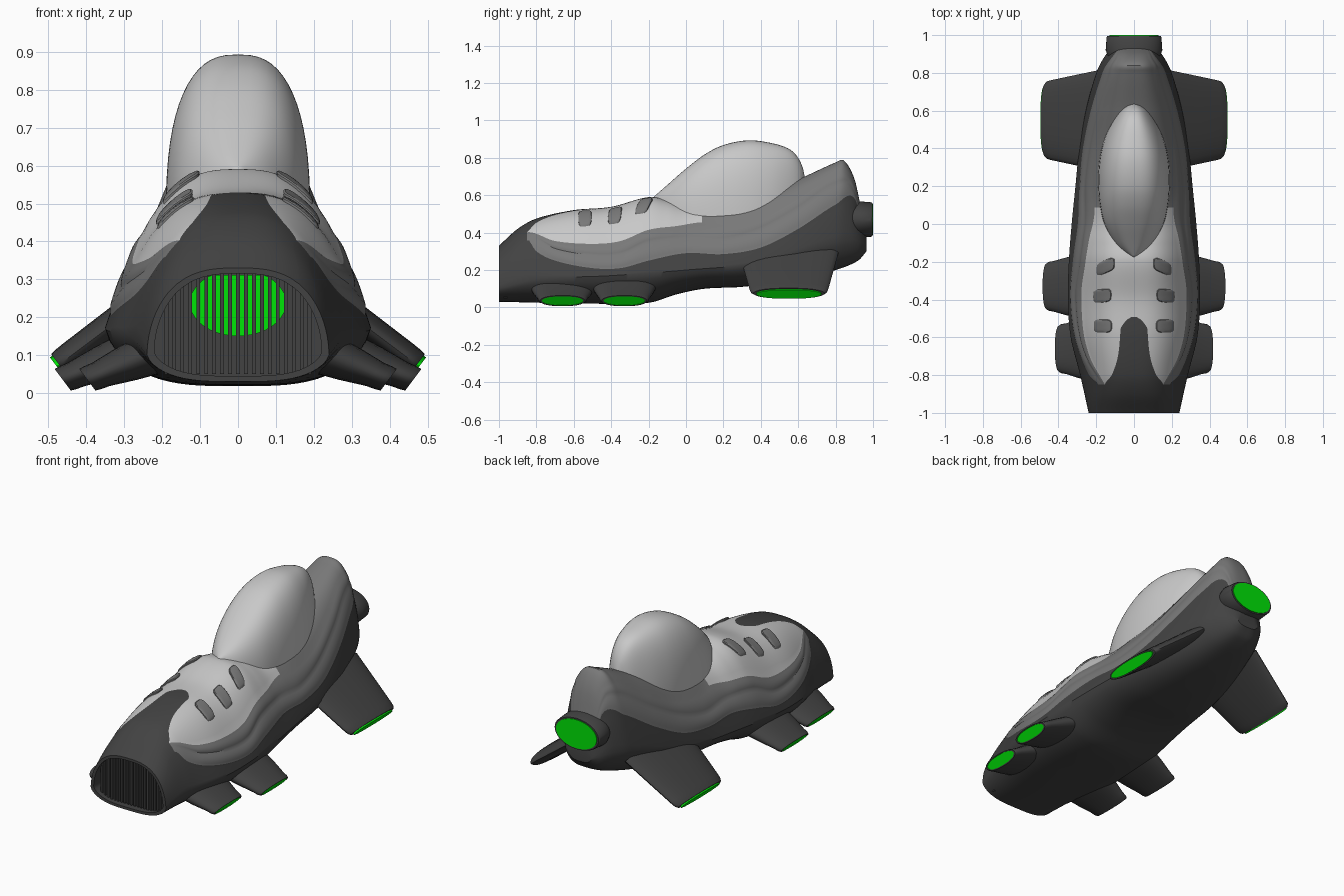
import bpy, bmesh, math

if "Cube" in bpy.data.objects:
    bpy.data.objects.remove(bpy.data.objects["Cube"])


def mat(name, rgb):
    m = bpy.data.materials.new(name)
    m.diffuse_color = (*rgb, 1)
    m.use_nodes = True
    m.node_tree.nodes["Principled BSDF"].inputs["Base Color"].default_value = m.diffuse_color
    return m


DARK = mat("charcoal", (0.055, 0.055, 0.055))
MID = mat("mid grey", (0.19, 0.19, 0.19))
LIGHT = mat("light grey", (0.58, 0.58, 0.58))
GREEN = mat("glow green", (0.0, 0.78, 0.002))


def curve(*pts):
    """Smooth interpolation through (y, value) points."""
    n = len(pts)
    slopes = [(pts[min(i + 1, n - 1)][1] - pts[max(i - 1, 0)][1]) /
              (pts[min(i + 1, n - 1)][0] - pts[max(i - 1, 0)][0]) for i in range(n)]

    def f(y):
        y = min(max(y, pts[0][0]), pts[-1][0])
        i = next(k for k in range(n - 1) if y <= pts[k + 1][0])
        (a, p), (b, q) = pts[i], pts[i + 1]
        h = b - a
        t = (y - a) / h
        return ((2*t**3 - 3*t*t + 1) * p + (t**3 - 2*t*t + t) * h * slopes[i]
                + (3*t*t - 2*t**3) * q + (t**3 - t*t) * h * slopes[i + 1])
    return f


def loft(name, rings, mats, rule=None, smooth=35):
    """Skin closed rings, cap both ends; rule(ring, column) picks the material."""
    bm = bmesh.new()
    vs = [[bm.verts.new(p) for p in r] for r in rings]
    n = len(rings[0])
    for i in range(len(rings) - 1):
        for j in range(n):
            k = (j + 1) % n
            f = bm.faces.new((vs[i][j], vs[i][k], vs[i + 1][k], vs[i + 1][j]))
            f.material_index = rule(i, j) if rule else 0
    bm.faces.new(vs[0])
    end = bm.faces.new(vs[-1])
    end.material_index = rule(len(rings) - 1, 0) if rule else 0
    bmesh.ops.recalc_face_normals(bm, faces=bm.faces)
    me = bpy.data.meshes.new(name)
    bm.to_mesh(me)
    bm.free()
    for m in mats:
        me.materials.append(m)
    ob = bpy.data.objects.new(name, me)
    bpy.context.collection.objects.link(ob)
    bpy.ops.object.select_all(action='DESELECT')
    ob.select_set(True)
    bpy.context.view_layer.objects.active = ob
    bpy.ops.object.shade_smooth_by_angle(angle=math.radians(smooth))
    return ob


# Hull profiles along the length
width = curve((-1, .24), (-.8, .285), (-.6, .335), (-.4, .35), (-.2, .345), (0, .33), (.2, .31),
              (.4, .29), (.6, .255), (.8, .2), (.88, .16), (.93, .12), (.965, .07))
z_wide = curve((-1, .1), (-.8, .15), (-.4, .17), (0, .2), (.4, .24), (.8, .35), (.9, .36), (.965, .33))
z_top = curve((-1, .33), (-.9, .42), (-.8, .475), (-.6, .52), (-.4, .538), (-.2, .59), (-.1, .575),
              (0, .55), (.1, .555), (.2, .575), (.4, .61), (.6, .685), (.8, .775), (.845, .785),
              (.9, .69), (.93, .56), (.965, .38))
z_bot = curve((-1, .03), (-.5, .02), (-.2, .025), (-.05, .07), (.1, .1), (.3, .11), (.6, .15),
              (.8, .2), (.92, .25), (.965, .3))
# Seam heights: lower, middle, upper
seams = [curve((-1, .2), (-.86, .37), (-.8, .3), (-.7, .25), (-.5, .21), (-.35, .21), (-.2, .25),
               (0, .29), (.2, .285), (.4, .32), (.6, .42), (.8, .55), (.9, .585), (.965, .36)),
         curve((-1, .25), (-.86, .385), (-.7, .315), (-.5, .28), (-.35, .285), (-.2, .35), (0, .37),
               (.2, .36), (.4, .42), (.6, .53), (.8, .66), (.9, .64), (.965, .365)),
         curve((-1, .28), (-.86, .4), (-.7, .355), (-.5, .34), (-.35, .355), (-.2, .415), (-.05, .435),
               (.08, .455), (.2, .45), (.4, .49), (.6, .6), (.8, .72), (.9, .665), (.965, .37))]
tongue = curve((-1, .16), (-.85, .155), (-.8, .118), (-.7, .085), (-.55, .07))
# Section shape: boxy nose, sloping middle, rounder tail
power = curve((-1, 1.9), (-.85, 1.25), (-.6, 1.02), (-.2, 1), (.1, 1.02), (.4, 1.12), (.7, 1.2), (.965, 1.2))
B = .35
A2, B2 = 1.5, .3
COUNTS = (14, 6, 6, 6, 12, 8)   # belly, side, band, band, panel, tongue


def upper_x(y, z):
    t = min(max((z - z_wide(y)) / (z_top(y) - z_wide(y)), 0), 1)
    return width(y) * (1 - t**power(y))**B


def surf(x, y, k=1):
    """Height of the upper hull at x, y."""
    r = min(abs(x) / (width(y) * k), 1)
    return z_wide(y) + (z_top(y) - z_wide(y)) * (1 - r**(1 / B))**(1 / power(y))


def hull_ring(y):
    w, zw, zt, zb = width(y), z_wide(y), z_top(y), z_bot(y)
    half = []
    for i in range(COUNTS[0]):                      # belly
        s = 1 - (i / COUNTS[0])**3
        half.append((w * (1 - s**A2)**B2, zw + (zb - zw) * s))
    levels = [zw] + [min(s(y), zw + (zt - zw) * c) for s, c in zip(seams, (.7, .8, .9))]
    fade = .025 * min(max((y + .86) / .15, 0), 1)
    for k in range(3):                              # side and two raised bands
        for i in range(COUNTS[k + 1]):
            f = i / COUNTS[k + 1]
            z = levels[k] + (levels[k + 1] - levels[k]) * f
            bulge = 1 + (fade * math.sin(math.pi * f) if k else 0)
            half.append((upper_x(y, z) * bulge, z))
    tx = tongue(y) if y < -.55 else max(.004, .07 * math.sqrt(max(0, (-.49 - y) / .06)))
    u0 = 1 - (1 - (levels[3] - zw) / (zt - zw))**(1 / 3)
    u1 = 1 - (1 - (surf(tx, y) - zw) / (zt - zw))**(1 / 3)
    u1 = max(u1, u0 + .004)
    for a, b, n in ((u0, u1, COUNTS[4]), (u1, 1, COUNTS[5])):   # panel, tongue
        for i in range(n):
            z = zw + (zt - zw) * (1 - (1 - a - (b - a) * i / n)**3)
            half.append((upper_x(y, z), z))
    half.append((0, zt))
    return [(x, y, z) for x, z in half] + [(-x, y, z) for x, z in half[-2:0:-1]]


ys = [-1 + 1.965 * i / 170 for i in range(171)]
rings = [hull_ring(y) for y in ys]
# Intake recess inside the nose
mouth = [(x * .92, -1, .18 + (z - .18) * .9) for x, _, z in rings[0]]
rings = [[(x, -.93, z) for x, _, z in mouth], mouth] + rings
half_count = sum(COUNTS)
edges = [sum(COUNTS[:k + 1]) for k in range(6)]


def hull_rule(i, j):
    if i < 2 or i - 2 >= len(ys) - 1:
        return 0
    y = ys[i - 2] + .006
    c = j if j < half_count else 2 * half_count - 1 - j
    if y < -.855 or c < edges[1] or y > .93:
        return 0
    if c < edges[3]:
        return 1
    if c >= edges[4] and y < -.49:
        return 0
    return 2 if y < .09 else 1


loft("hull", rings, [DARK, MID, LIGHT], hull_rule)


def ellipse(cx, cz, rx, rz, y, n=40):
    return [(cx + rx * math.cos(2 * math.pi * i / n), y, cz + rz * math.sin(2 * math.pi * i / n))
            for i in range(n)]


# Intake glow and grille bars
loft("intake_glow", [[(x, yy, min(z, .312)) for x, yy, z in ellipse(0, .238, .127, .088, y)]
                     for y in (-.932, -.938)], [GREEN])
for i in range(-9, 10):
    x = i * .021
    top = .18 + (surf(x, -1, .95) - .18) * .9
    loft("grille_bar", [[(x + a * .005, y, z) for a, z in ((-1, .05), (1, .05), (1, top), (-1, top))]
                        for y in (-.975, -.955)], [DARK])

# Canopy
c_top = curve((-.18, .585), (-.1, .655), (0, .742), (.1, .818), (.2, .868), (.33, .893), (.45, .88),
              (.55, .848), (.6, .8), (.63, .73), (.642, .66))
c_wid = curve((-.18, .01), (-.15, .06), (-.1, .105), (0, .157), (.1, .181), (.2, .19), (.3, .188),
              (.4, .172), (.5, .138), (.6, .078), (.63, .04), (.642, .01))


def canopy_ring(y, n=32):
    out = []
    for i in range(n + 1):
        a = math.pi * i / n
        c, s = math.cos(a), math.sin(a)
        out.append((math.copysign(abs(c)**.75, c) * c_wid(y), y, .45 + (c_top(y) - .45) * abs(s)**.75))
    return out


loft("canopy", [canopy_ring(-.18 + .822 * i / 50) for i in range(51)], [LIGHT], smooth=60)

# Side fins with glowing tips:
# y centre, tip x, tip z, tip chord, root chord, length, thickness, span slope, root swell, glow offset
FINS = {"front_fin": (-.66, .3975, .035, .26, .36, .22, .075, (.93, -.37), 1.7, .004),
        "middle_fin": (-.33, .4625, .035, .26, .36, .24, .075, (.93, -.37), 1.7, .004),
        "rear_fin": (.55, .472, .075, .41, .53, .36, .074, (.8, -.6), 1.15, -.008)}
for name, (yc, tx, tz, tip, root, length, th, (sx, sz), swell, glow) in FINS.items():
    for side in (-1, 1):
        rings = []
        for d, k, s in ((length, root / tip, swell), (length / 2, (1 + root / tip) / 2, (1 + swell) / 2),
                        (.04, 1.03, 1.03), (.014, 1, 1), (0, .93, .95), (0, .85, .8), (glow, .85, .8)):
            x0, z0 = tx - sx * d, tz - sz * d
            ring = []
            for i in range(28):
                a = 2 * math.pi * i / 28
                c, v = math.cos(a), math.sin(a)
                h = v * th / 2 * s
                ring.append((side * (x0 + .6 * h), yc + math.copysign(abs(c)**.8, c) * tip / 2 * k,
                             z0 + .8 * h))
            rings.append(ring)
        loft(name, rings, [DARK, GREEN], lambda i, j: int(i >= 5), 40)

# Rear thruster with glowing outlet
loft("thruster", [ellipse(0, .47, rx, rz, y) for rx, rz, y in
                  ((.11, .08, .8), (.138, .098, .89), (.15, .098, .92), (.145, .092, .99),
                   (.14, .089, .996), (.13, .082, .996), (.13, .082, 1))],
     [DARK, GREEN], lambda i, j: int(i >= 5))

# Raised vents on the upper panel
for vy, vx, skew in ((-.54, .165, 0), (-.38, .168, .1), (-.225, .15, .4)):
    for side in (-1, 1):
        rings = []
        for k, lift in ((1, -.012), (1, .007), (.9, .011), (.6, .012), (.25, .012)):
            ring = []
            for i in range(24):
                a = 2 * math.pi * i / 24
                c, s = math.cos(a), math.sin(a)
                dx = math.copysign(abs(c)**.5, c) * .048 * k
                dy = math.copysign(abs(s)**.5, s) * .035 * k - skew * dx
                ring.append((side * (vx + dx), vy + dy, surf(vx + dx, vy + dy) + lift))
            rings.append(ring)
        loft("vent", rings, [MID])
